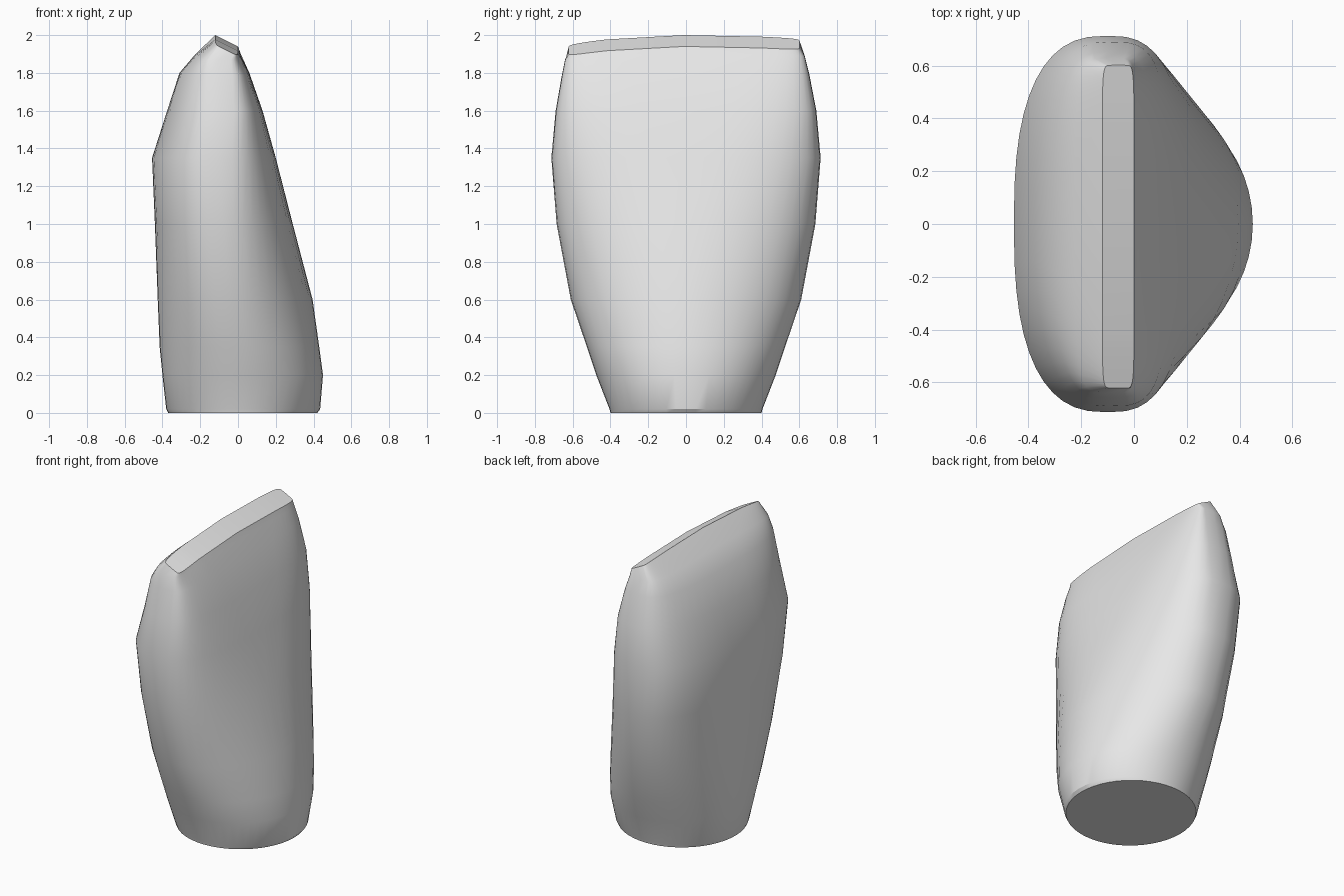
import bpy, bmesh
from math import cos, sin, tau, radians

cube = bpy.data.objects.get("Cube")
if cube:
    bpy.data.objects.remove(cube, do_unlink=True)

SIDES = 48

# Cross-sections from root cut to biting edge:
# height, centre x, left x, right x, half depth, left fullness, right fullness, arch
SECTIONS = [
    (0.00, 0.02, -0.37, 0.42, 0.40, 2, 2, 0),
    (0.02, 0.02, -0.38, 0.435, 0.405, 2, 2, 0),
    (0.20, 0.01, -0.40, 0.45, 0.475, 2.1, 2, 0),
    (0.35, 0.0, -0.415, 0.43, 0.525, 2.2, 2, 0),
    (0.60, -0.04, -0.425, 0.395, 0.61, 2.3, 1.9, 0),
    (1.00, -0.08, -0.44, 0.29, 0.685, 2.5, 2.2, 0),
    (1.35, -0.1, -0.455, 0.20, 0.713, 2.6, 2.8, 0),
    (1.60, -0.1, -0.375, 0.13, 0.69, 2.6, 3.8, 0),
    (1.80, -0.1, -0.31, 0.06, 0.655, 3, 5, 0.25),
    (1.90, -0.105, -0.225, 0.015, 0.635, 4, 7, 0.6),
    (2.00, -0.06, -0.12, 0.0, 0.612, 10, 10, 1),
]


def signed_power(v, p):
    return (1 if v >= 0 else -1) * abs(v) ** p if abs(v) > 1e-6 else 0.0


def section_points(z, xc, xl, xr, hy, nl, nr, arch):
    """Rounded section with its own fullness on each side."""
    for i in range(SIDES):
        a = tau * i / SIDES
        right = cos(a) > 0
        n = nr if right else nl
        reach = xr - xc if right else xc - xl
        x = xc + reach * signed_power(cos(a), 2 / n)
        y = hy * signed_power(sin(a), 2 / n) - 0.01 * arch
        drop = (0.05 if y < 0 else 0.02) * (y / 0.62) ** 2 * arch
        if arch == 1:  # biting edge slopes towards the inner face
            drop += 0.06 * (x - xl) / (xr - xl)
        yield x, y, z - drop


# Tooth body
bm = bmesh.new()
rings = [[bm.verts.new(p) for p in section_points(*s)] for s in SECTIONS]
for low, high in zip(rings, rings[1:]):
    for i in range(SIDES):
        j = (i + 1) % SIDES
        bm.faces.new((low[i], low[j], high[j], high[i]))
bm.faces.new(reversed(rings[0]))

# Biting edge: strips running straight across from side to side
top, half, quarter = rings[-1], SIDES // 2, SIDES // 4
for i in range(-quarter, quarter):
    quad = [top[i % SIDES], top[(i + 1) % SIDES],
            top[(half - i - 1) % SIDES], top[(half - i) % SIDES]]
    bm.faces.new(list(dict.fromkeys(quad)))
bmesh.ops.recalc_face_normals(bm, faces=bm.faces)

mesh = bpy.data.meshes.new("tooth")
bm.to_mesh(mesh)
bm.free()
tooth = bpy.data.objects.new("tooth", mesh)
bpy.context.collection.objects.link(tooth)

# Single pale grey colour
grey = bpy.data.materials.new("pale grey")
grey.use_nodes = True
colour = (0.8, 0.8, 0.8, 1)
grey.diffuse_color = colour
grey.node_tree.nodes["Principled BSDF"].inputs["Base Color"].default_value = colour
mesh.materials.append(grey)

bpy.ops.object.select_all(action="DESELECT")
tooth.select_set(True)
bpy.context.view_layer.objects.active = tooth
bpy.ops.object.shade_smooth_by_angle(angle=radians(30))
